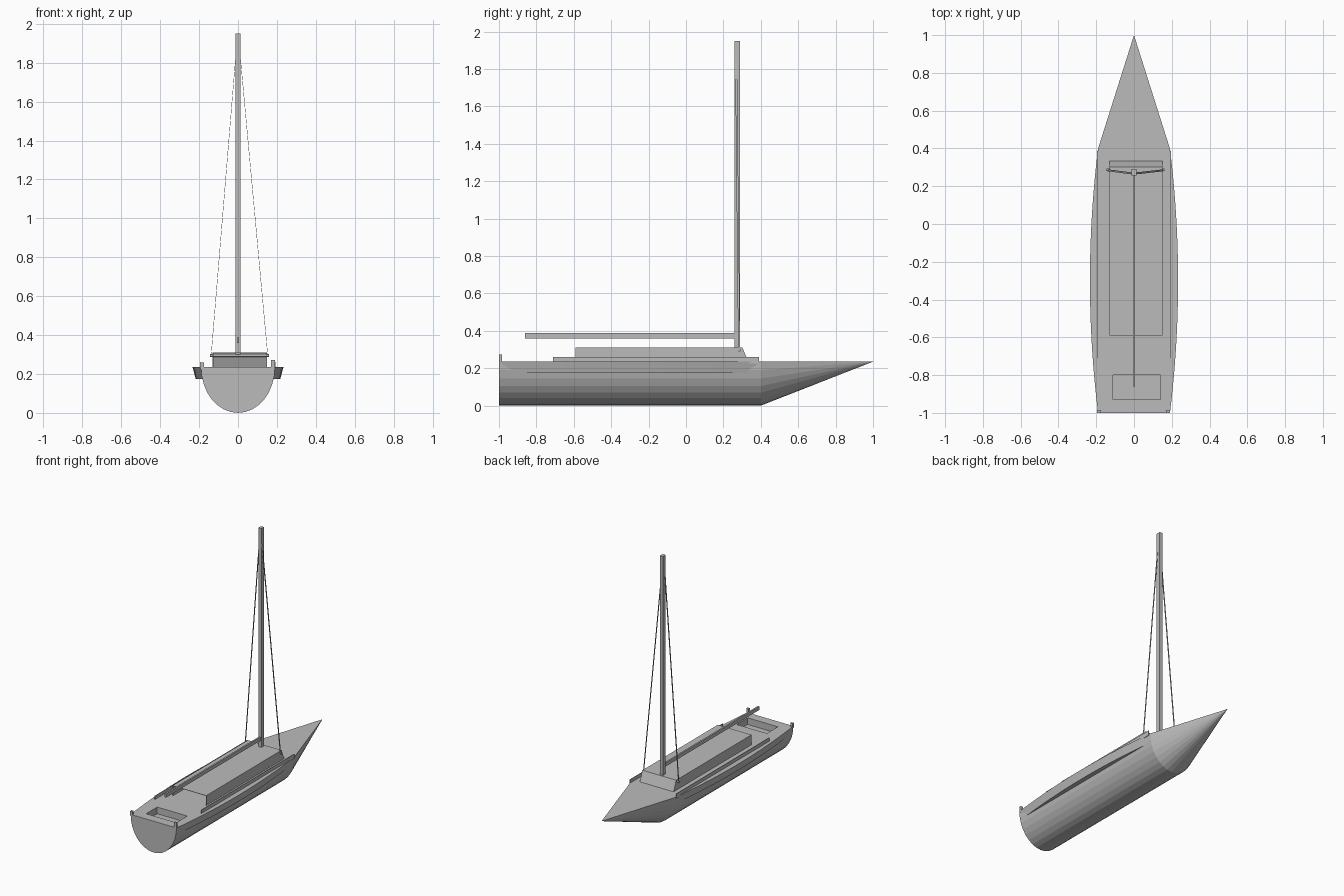
import bpy, bmesh, math
from mathutils import Vector

if "Cube" in bpy.data.objects:
    bpy.data.objects.remove(bpy.data.objects["Cube"])

grey = bpy.data.materials.new("plain grey")
grey.diffuse_color = (0.5, 0.5, 0.5, 1)
grey.use_nodes = True
grey.node_tree.nodes["Principled BSDF"].inputs["Base Color"].default_value = grey.diffuse_color


def make(name, verts, faces):
    bm = bmesh.new()
    vs = [bm.verts.new(v) for v in verts]
    for f in faces:
        bm.faces.new([vs[i] for i in f])
    bmesh.ops.recalc_face_normals(bm, faces=bm.faces)
    me = bpy.data.meshes.new(name)
    bm.to_mesh(me)
    bm.free()
    me.materials.append(grey)
    ob = bpy.data.objects.new(name, me)
    bpy.context.collection.objects.link(ob)
    return ob


def box(name, x0, x1, y0, y1, z0, z1):
    v = [(x, y, z) for x in (x0, x1) for y in (y0, y1) for z in (z0, z1)]
    return make(name, v, [(0, 1, 3, 2), (4, 6, 7, 5), (0, 4, 5, 1),
                          (2, 3, 7, 6), (0, 2, 6, 4), (1, 5, 7, 3)])


DECK, HALF = 0.235, 0.19

# Hull: half-ellipse section, straight to y=0.4, then drawn to a point
n = 16
arc = [(-HALF * math.cos(math.pi * i / n), DECK - DECK * math.sin(math.pi * i / n))
       for i in range(n + 1)]
verts = [(x, y, z) for y in (-1, 0.4) for x, z in arc] + [(0, 1, DECK)]
m, tip = n + 1, 2 * (n + 1)
faces = [tuple(range(m))]
for i in range(n):
    faces += [(i, i + 1, m + i + 1, m + i), (m + i, m + i + 1, tip)]
faces += [(0, m, m + n, n), (m, tip, m + n)]
hull = make("hull", verts, faces)

# Cockpit well cut into the rear deck
cutter = box("cockpit_cutter", -0.11, 0.14, -0.93, -0.80, DECK - 0.05, DECK + 0.05)
cutter.hide_render = True
cutter.hide_viewport = True
cut = hull.modifiers.new("cockpit", 'BOOLEAN')
cut.operation = 'DIFFERENCE'
cut.solver = 'EXACT'
cut.object = cutter

# Curved side decks bulging out from the hull
k = 16
for side, label in ((-1, "left"), (1, "right")):
    verts, faces = [], []
    for i in range(k + 1):
        t = 2 * i / k - 1
        y = -0.3 + 0.7 * t
        out = HALF + 0.0005 + 0.043 * (1 - t * t)
        verts += [(side * x, y, z) for x, z in
                  ((HALF, DECK), (out, DECK), (out - 0.016, 0.175), (0.165, 0.175))]
    for i in range(k):
        for j in range(4):
            a, b = 4 * i + j, 4 * i + (j + 1) % 4
            faces.append((a, b, b + 4, a + 4))
    faces += [(0, 1, 2, 3), tuple(4 * k + j for j in range(4))]
    make(label + "_side_deck", verts, faces)
    # Thin toe rail
    rx = side * 0.194
    box(label + "_toe_rail", rx - 0.002, rx + 0.002, -0.71, 0.39, DECK - 0.01, 0.261)

# Stern posts
box("left_stern_post", -0.195, -0.175, -1, -0.985, DECK - 0.01, 0.26)
box("right_stern_post", 0.17, 0.19, -1, -0.985, DECK - 0.01, 0.272)

# Cabin: open-backed shell with a sloping front
L, R, B, T = -0.13, 0.15, -0.59, 0.31
cabin = make("cabin",
             [(L, B, DECK), (R, B, DECK), (R, 0.333, DECK), (L, 0.333, DECK),
              (L, B, T), (R, B, T), (R, 0.302, T), (L, 0.302, T)],
             [(0, 3, 7, 4), (1, 5, 6, 2), (2, 6, 7, 3), (4, 7, 6, 5)])
shell = cabin.modifiers.new("thickness", 'SOLIDIFY')
shell.thickness = 0.004
shell.offset = -1

# Mast and boom
box("mast", -0.0125, 0.0125, 0.258, 0.29, T - 0.01, 1.95)
box("boom", -0.006, 0.006, -0.86, 0.26, 0.36, 0.387)

# Cross rod through the cabin front
bpy.ops.mesh.primitive_cylinder_add(vertices=12, radius=0.007, depth=0.305,
                                    location=(0.008, 0.287, 0.295),
                                    rotation=(0, math.pi / 2, 0))
rod = bpy.context.object
rod.name = "cross_rod"
rod.data.materials.append(grey)

# Shrouds: flat ribbons from the rod ends to the mast
for x, label in ((-0.138, "left"), (0.153, "right")):
    top = math.copysign(0.011, x)
    w, h = 0.002, 0.005
    verts = []
    for cx, cy, cz in ((x, 0.284, 0.295), (top, 0.268, 1.84)):
        verts += [(cx + a * w / 2, cy + b * h, cz)
                  for a, b in ((-1, -1), (1, -1), (1, 1), (-1, 1))]
    make(label + "_shroud", verts, [(0, 1, 2, 3), (4, 5, 6, 7)] +
         [(i, (i + 1) % 4, (i + 1) % 4 + 4, i + 4) for i in range(4)])
